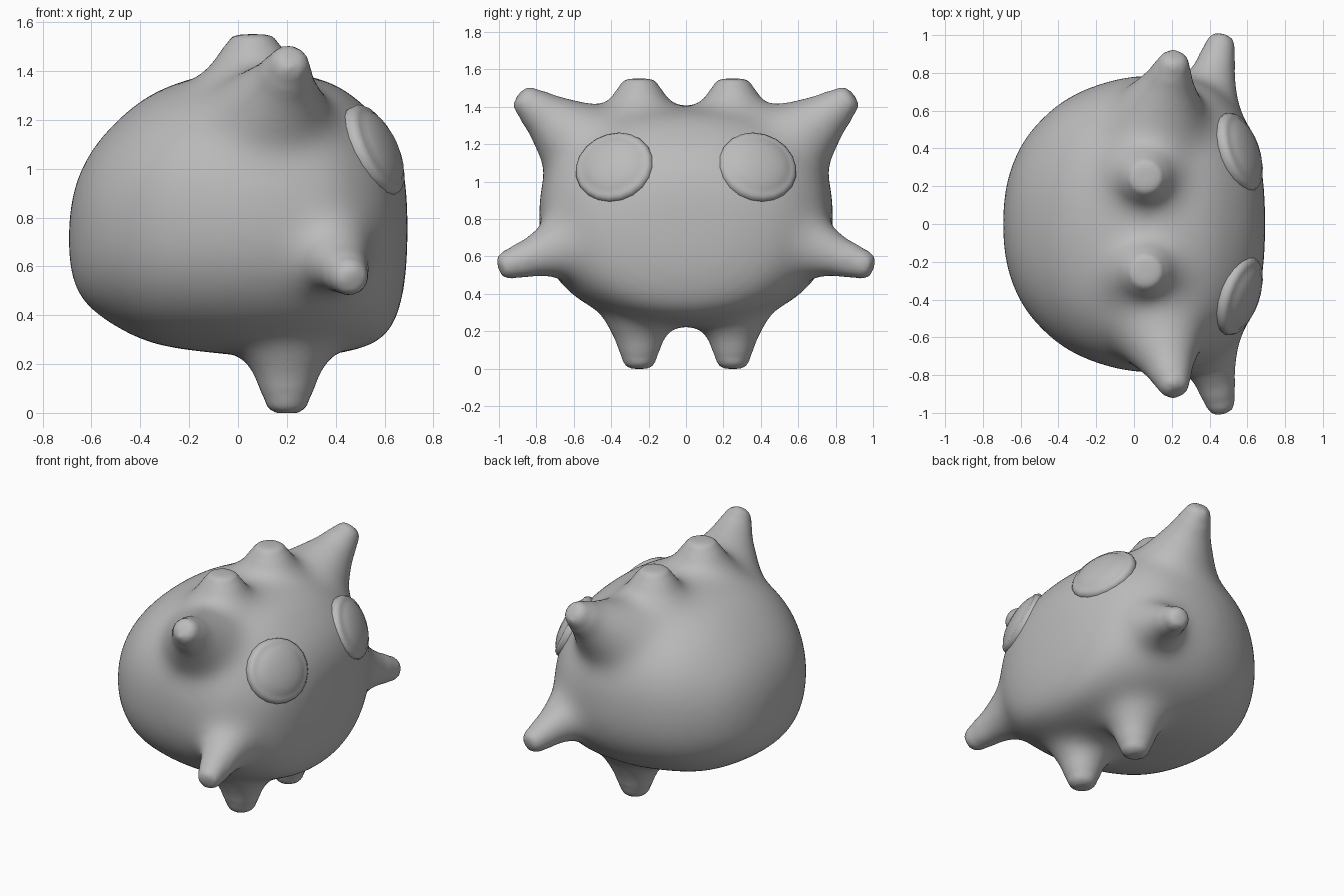
import bpy, bmesh, math
from mathutils import Vector

if "Cube" in bpy.data.objects:
    bpy.data.objects.remove(bpy.data.objects["Cube"])

grey = bpy.data.materials.new("plain grey")
grey.diffuse_color = (0.5, 0.5, 0.5, 1)
grey.use_nodes = True
grey.node_tree.nodes["Principled BSDF"].inputs["Base Color"].default_value = grey.diffuse_color


def finish(name, bm):
    me = bpy.data.meshes.new(name)
    bm.to_mesh(me)
    bm.free()
    me.materials.clear()
    me.materials.append(grey)
    for p in me.polygons:
        p.use_smooth = True
    ob = bpy.data.objects.new(name, me)
    bpy.context.collection.objects.link(ob)
    return ob


def skin(bm, rings):
    """Bridge a list of equal point rings and cap both ends."""
    vr = [[bm.verts.new(p) for p in r] for r in rings]
    n = len(vr[0])
    fs = []
    for a, b in zip(vr, vr[1:]):
        for i in range(n):
            j = (i + 1) % n
            fs.append(bm.faces.new((a[i], a[j], b[j], b[i])))
    fs += [bm.faces.new(vr[0]), bm.faces.new(vr[-1])]
    bmesh.ops.recalc_face_normals(bm, faces=fs)


tips = []


def spikes(bm, base, tip, r0, r1, wide=1.0):
    """Mirrored pair of flared horns; wide stretches the base along x."""
    for side in (1, -1):
        a = Vector((base[0], base[1] * side, base[2]))
        b = Vector((tip[0], tip[1] * side, tip[2]))
        tips.append(b)
        d = b - a
        L = d.length
        d.normalize()
        u = Vector((1, 0, 0))
        u = (u - d * u.dot(d)).normalized()
        v = d.cross(u)
        prof = [(-0.2, 1.15), (0, 1), (0.2, 0.77), (0.45, 0.49), (0.7, 0.23), (0.88, 0.04)]
        prof = [(t, r1 + (r0 - r1) * f) for t, f in prof]
        prof += [(0.96, r1 * 0.88), (1.0, r1 * 0.6), (1.004, r1 * 0.15)]
        rings = []
        for t, r in prof:
            w = 1 + (wide - 1) * max(0, 1 - t)
            rings.append([a + d * (t * L) + u * (r * w * math.cos(k * math.tau / 20))
                          + v * (r * math.sin(k * math.tau / 20)) for k in range(20)])
        skin(bm, rings)


# Body: rounded cross-sections along x (x, half width, bottom, top)
sections = [(-0.695, 0.10, 0.62, 0.80), (-0.66, 0.28, 0.49, 0.96), (-0.56, 0.48, 0.39, 1.13),
            (-0.36, 0.665, 0.285, 1.305), (-0.11, 0.765, 0.245, 1.39), (0.10, 0.79, 0.23, 1.40),
            (0.30, 0.77, 0.23, 1.38), (0.43, 0.72, 0.245, 1.33), (0.56, 0.60, 0.28, 1.22),
            (0.635, 0.46, 0.35, 1.12), (0.68, 0.28, 0.50, 1.00), (0.695, 0.10, 0.66, 0.85)]
S = [Vector(s) for s in sections]
S = [S[0] * 2 - S[1]] + S + [S[-1] * 2 - S[-2]]
rings = []
for i in range(1, len(S) - 2):
    for t in (0, 0.25, 0.5, 0.75) + ((1,) if i == len(S) - 3 else ()):
        p0, p1, p2, p3 = S[i - 1:i + 3]
        x, hw, zb, zt = 0.5 * (2 * p1 + (p2 - p0) * t + (2 * p0 - 5 * p1 + 4 * p2 - p3) * t * t
                               + (3 * p1 - p0 - 3 * p2 + p3) * t ** 3)
        ring = []
        for k in range(48):
            c, s = math.cos(k * math.tau / 48), math.sin(k * math.tau / 48)
            # squarer shoulders above the middle, rounder belly towards the front
            n = 2.25 + 0.2 * math.exp(-(x / 0.35) ** 2) if s > 0 else 2.4 - 0.25 * max(0, x) / 0.7
            ring.append((x, hw * math.copysign(abs(c) ** (2 / n), c),
                         (zb + zt) / 2 + (zt - zb) / 2 * math.copysign(abs(s) ** (2 / n), s)))
        rings.append(ring)
bm = bmesh.new()
skin(bm, rings)

# Ears, crown knobs, arms and feet
spikes(bm, (0.13, 0.53, 1.17), (0.22, 0.89, 1.462), 0.28, 0.08, 1.1)
spikes(bm, (0.06, 0.25, 1.34), (0.06, 0.25, 1.55), 0.24, 0.095, 1.1)
spikes(bm, (0.37, 0.60, 0.67), (0.47, 0.997, 0.54), 0.20, 0.074, 1.05)
spikes(bm, (0.20, 0.25, 0.25), (0.20, 0.25, 0.0), 0.19, 0.08, 1.05)
body = finish("body", bm)

# Fuse the horns into the body and soften the joints, keeping the tips crisp
mod = body.modifiers.new("fuse", 'REMESH')
mod.mode = 'VOXEL'
mod.voxel_size = 0.02
fused = bpy.data.meshes.new_from_object(
    body.evaluated_get(bpy.context.evaluated_depsgraph_get()))
bpy.data.objects.remove(body)
bm = bmesh.new()
bm.from_mesh(fused)
for reach, passes in ((0.16, 45), (0.10, 10), (0.0, 1)):
    soft = [v for v in bm.verts if min((v.co - t).length for t in tips) > reach]
    for _ in range(passes):
        bmesh.ops.smooth_vert(bm, verts=soft, factor=0.5,
                              use_axis_x=True, use_axis_y=True, use_axis_z=True)
finish("body", bm)

# Eyes: shallow domes with a stepped rim, tilted outwards and upwards
for side, label in ((1, "left"), (-1, "right")):
    nrm = Vector((0.86, 0.30 * side, 0.41)).normalized()
    u = Vector((0, 0, 1)).cross(nrm).normalized()
    v = nrm.cross(u)
    c = Vector((0.568, 0.385 * side, 1.08))
    rings = [[c + nrm * h + u * (r * 1.08 * math.cos(k * math.tau / 20))
              + v * (r * math.sin(k * math.tau / 20)) for k in range(20)]
             for h, r in ((-0.08, 0.17), (-0.03, 0.2), (0.0, 0.2), (0.02, 0.185), (0.022, 0.172),
                          (0.04, 0.145), (0.056, 0.10), (0.064, 0.05), (0.066, 0.01))]
    bm = bmesh.new()
    skin(bm, rings)
    finish(f"{label}_eye", bm)
